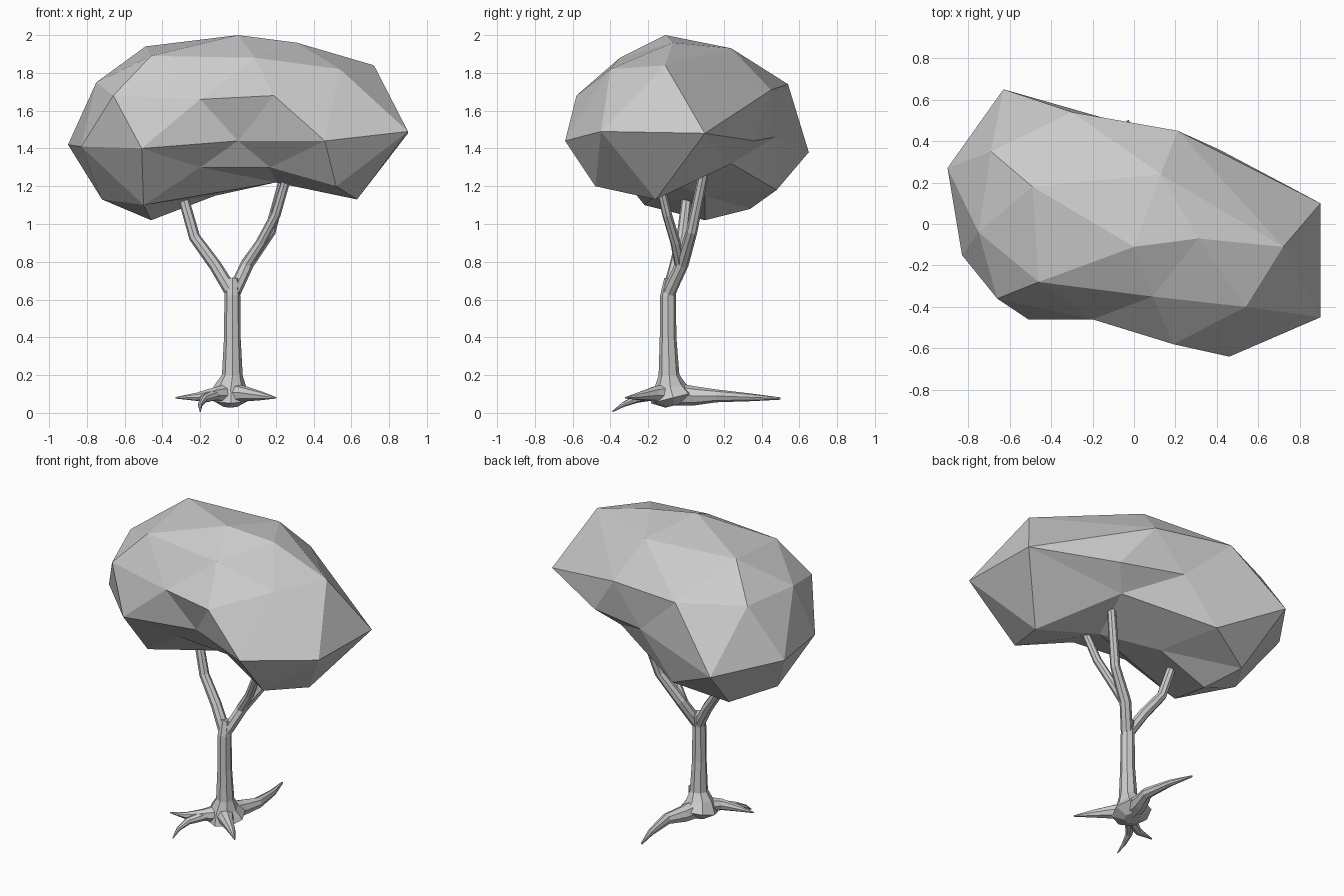
import bpy, bmesh
from math import sin, cos, pi
from mathutils import Vector as V


def finish(bm, name):
    bmesh.ops.recalc_face_normals(bm, faces=bm.faces)
    me = bpy.data.meshes.new(name)
    bm.to_mesh(me)
    bm.free()
    ob = bpy.data.objects.new(name, me)
    bpy.context.collection.objects.link(ob)
    return ob


def tube(bm, path, sides=8):
    """Tapered tube through (x, y, z, radius) points."""
    pts = [V(p[:3]) for p in path]
    first = (pts[1] - pts[0]).normalized()
    side = first.orthogonal().normalized()
    rings = []
    for i, p in enumerate(pts):
        d = (pts[min(i + 1, len(pts) - 1)] - pts[max(i - 1, 0)]).normalized()
        side = (side - d * side.dot(d)).normalized()
        up = d.cross(side)
        rings.append([bm.verts.new(p + path[i][3] * (side * cos(2 * pi * k / sides) + up * sin(2 * pi * k / sides)))
                      for k in range(sides)])
    for a, b in zip(rings, rings[1:]):
        for k in range(sides):
            bm.faces.new((a[k], a[k - 1], b[k - 1], b[k]))
    bm.faces.new(rings[0])
    bm.faces.new(rings[-1])


# Canopy: faceted bean-shaped crown, key points skinned as a star-shaped hull
crown = [
    (0, -.11, 2), (.31, -.07, 1.96), (.72, -.11, 1.84), (.54, -.40, 1.82), (.09, -.35, 1.88),
    (-.46, -.28, 1.89), (-.49, .18, 1.94), (.13, .24, 1.93), (-.75, -.04, 1.75), (-.69, .35, 1.75),
    (-.3, .54, 1.74), (.21, .45, 1.71), (.19, -.58, 1.68), (-.2, -.46, 1.66), (-.66, -.36, 1.68),
]
rim = [
    (.9, -.45, 1.49), (.9, .1, 1.48), (.46, -.64, 1.44), (0, -.43, 1.44), (-.51, -.46, 1.40),
    (-.83, -.15, 1.41), (-.9, .27, 1.42), (-.63, .65, 1.38), (0, .47, 1.46), (.41, .36, 1.44),
]
underside = [
    (.63, -.16, 1.13), (.52, -.48, 1.2), (.17, -.36, 1.3), (-.2, -.32, 1.3), (-.5, -.22, 1.1),
    (-.72, .08, 1.13), (-.46, .1, 1.02), (-.55, .34, 1.08), (-.24, .48, 1.18), (-.12, .1, 1.15),
    (.2, -.08, 1.22), (.3, .24, 1.32),
]
bm = bmesh.new()
place = {}
for p in crown + rim + underside:
    q = V((p[0] / .9, p[1] / .65, (p[2] - 1.52) / .48)).normalized()
    place[bm.verts.new(q)] = V(p)
bmesh.ops.convex_hull(bm, input=list(bm.verts))
for v in bm.verts:
    v.co = place[v]
finish(bm, "canopy")

# Trunk with flared foot
bm = bmesh.new()
tube(bm, [(-.04, -.06, .04, .05), (-.04, -.07, .08, .12), (-.04, -.085, .14, .085), (-.03, -.09, .2, .055),
          (-.03, -.095, .4, .044), (-.03, -.095, .62, .042), (-.03, -.08, .71, .035)])
finish(bm, "trunk")

# Branches
bm = bmesh.new()
tube(bm, [(-.035, -.09, .64, .036), (-.12, -.055, .78, .033), (-.23, -.02, .93, .03), (-.29, .005, 1.14, .028)])
tube(bm, [(-.02, -.09, .64, .036), (.05, -.02, .79, .035), (.17, .03, .96, .03), (.26, .1, 1.3, .026)])
tube(bm, [(.04, -.03, .78, .03), (.12, -.055, .9, .027), (.2, -.1, 1.05, .026), (.25, -.14, 1.22, .024)])
finish(bm, "branches")

# Roots
bm = bmesh.new()
tube(bm, [(-.04, -.06, .1, .06), (-.01, .05, .09, .05), (.03, .16, .09, .034), (.01, .35, .082, .02), (-.03, .5, .076, .006)])
tube(bm, [(-.03, -.1, .1, .06), (.04, -.17, .1, .04), (.12, -.24, .09, .024), (.2, -.32, .08, .004)])
tube(bm, [(-.05, -.1, .1, .06), (-.13, -.18, .1, .035), (-.22, -.22, .085, .022), (-.33, -.23, .08, .004)])
tube(bm, [(-.12, -.18, .095, .03), (-.18, -.26, .075, .022), (-.2, -.33, .045, .013), (-.2, -.39, .006, .003)])
finish(bm, "roots")
